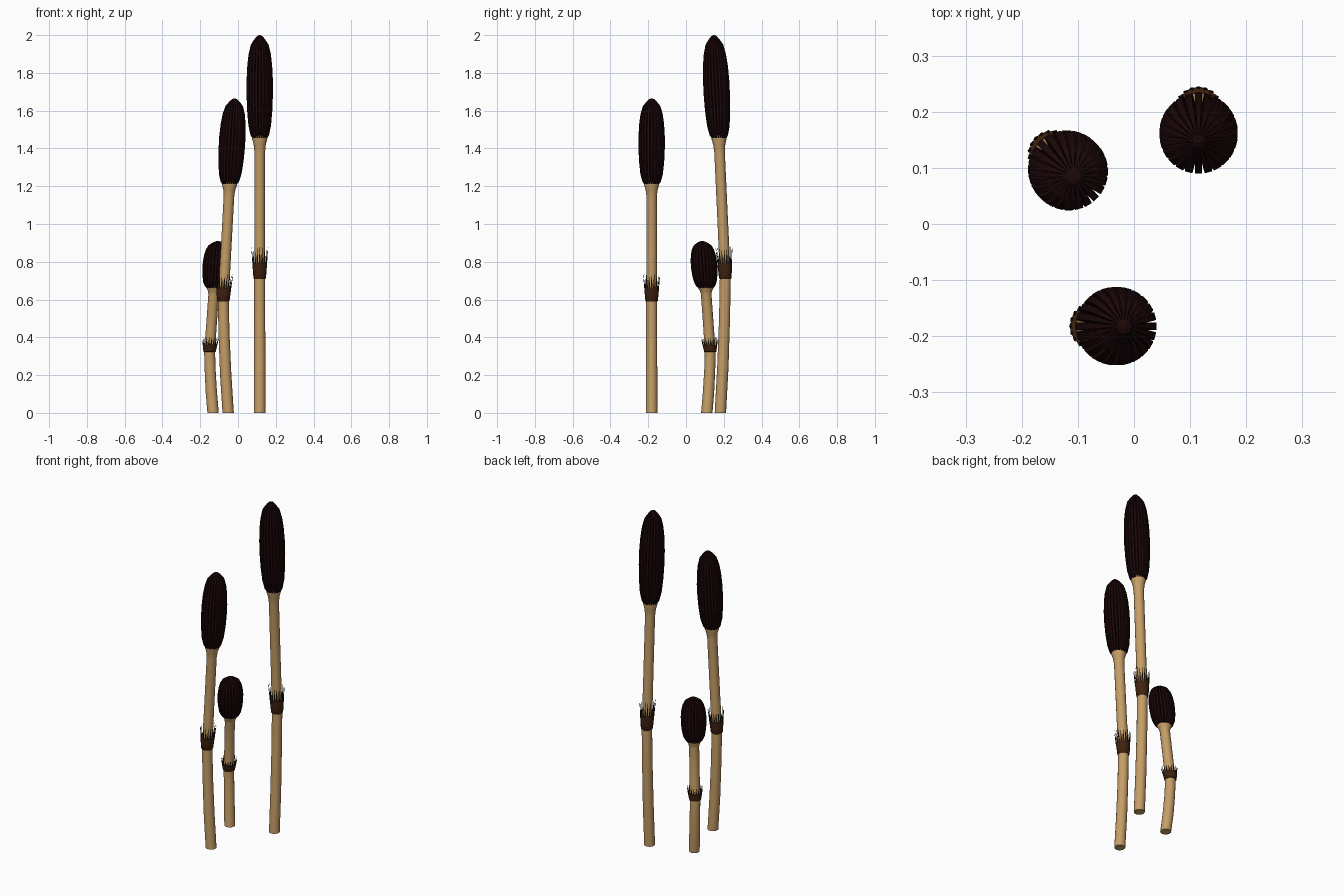
import bpy, bmesh, math

if "Cube" in bpy.data.objects:
    bpy.data.objects.remove(bpy.data.objects["Cube"])

def material(name, rgb):
    m = bpy.data.materials.new(name)
    m.diffuse_color = (*rgb, 1)
    m.use_nodes = True
    m.node_tree.nodes["Principled BSDF"].inputs["Base Color"].default_value = m.diffuse_color
    return m

TAN = material("tan stem", (0.56, 0.34, 0.135))
BROWN = material("brown sheath", (0.050, 0.016, 0.005))
DARK = material("dark olive teeth", (0.024, 0.013, 0.004))
MAROON = material("dark maroon cone", (0.013, 0.0025, 0.003))

# sideways bend of the plant along its lean direction, by height fraction
BEND = [(0, 0), (0.12, -0.013), (0.25, -0.022), (0.36, -0.026), (0.73, 0.008), (1, 0.034)]

def bend(t):
    for (a, u), (b, v) in zip(BEND, BEND[1:]):
        if t <= b:
            return u + (v - u) * (t - a) / (b - a)
    return BEND[-1][1]

class Plant:
    def __init__(self, label, x, y, height, lean):
        self.label, self.x, self.y, self.h = label, x, y, height
        self.lean = math.radians(lean)

    def point(self, r, ang, t):
        a, o = ang + self.lean, bend(t)
        return (self.x + o * math.cos(self.lean) + r * math.cos(a),
                self.y + o * math.sin(self.lean) + r * math.sin(a), self.h * t)

    def finish(self, bm, part, mat, smooth=False):
        bmesh.ops.recalc_face_normals(bm, faces=bm.faces)
        me = bpy.data.meshes.new(part)
        bm.to_mesh(me)
        bm.free()
        me.materials.append(mat)
        ob = bpy.data.objects.new(f"{self.label}_{part}", me)
        bpy.context.collection.objects.link(ob)
        if smooth:
            bpy.ops.object.select_all(action='DESELECT')
            ob.select_set(True)
            bpy.context.view_layer.objects.active = ob
            bpy.ops.object.shade_smooth_by_angle(angle=math.radians(40))

    def loft(self, part, mat, profile, section, smooth=False):
        # section: list of (radius factor, angle); profile: list of (height, radius)
        bm = bmesh.new()
        rings = [[bm.verts.new(self.point(r * f, a, t)) for f, a in section] for t, r in profile]
        n = len(section)
        for lo, hi in zip(rings, rings[1:]):
            for i in range(n):
                j = (i + 1) % n
                bm.faces.new((lo[i], lo[j], hi[j], hi[i]))
        bm.faces.new(rings[0][::-1])
        bm.faces.new(rings[-1])
        self.finish(bm, part, mat, smooth)

    def teeth(self, count, t0, r0, t1, r1):
        bm = bmesh.new()
        step = 2 * math.pi / count
        for k in range(count):
            a = k * step
            base = [bm.verts.new(self.point(r, a + d * step, t0))
                    for r, d in ((r0, -0.45), (r0, 0.45), (r0 - 0.004, 0))]
            tip = bm.verts.new(self.point(r1, a, t1))
            bm.faces.new(base)
            for i in range(3):
                bm.faces.new((base[i], base[(i + 1) % 3], tip))
        self.finish(bm, "sheath_teeth", DARK)

def circle(n):
    return [(1, 2 * math.pi * i / n) for i in range(n)]

# ribbed cross-section: flat outer slats with sharp valleys between
RIBS = 24
PITCH = 2 * math.pi / RIBS
STAR = [(f, (k + d) * PITCH) for k in range(RIBS)
        for f, d in ((1, -0.36), (1, 0.36), (0.72, 0.5))]

STEM = [(0, 0.030), (0.12, 0.030), (0.25, 0.029), (0.36, 0.029), (0.5, 0.028),
        (0.69, 0.028), (0.71, 0.032), (0.725, 0.040), (0.735, 0.040)]
SHEATH = [(0.354, 0.030), (0.356, 0.033), (0.375, 0.036), (0.395, 0.039)]
CONE = [(0.728, 0.040), (0.735, 0.049), (0.76, 0.060), (0.80, 0.067), (0.84, 0.070),
        (0.88, 0.070), (0.92, 0.066), (0.95, 0.059), (0.975, 0.047), (0.99, 0.027), (0.998, 0.013)]
TIP = [(0.97, 0.034), (0.99, 0.022), (0.997, 0.014), (1.0, 0.005)]

for plant in (Plant("tall", 0.115, 0.182, 2.0, -90),
              Plant("middle", -0.052, -0.182, 1.665, 0),
              Plant("short", -0.132, 0.110, 0.91, -45)):
    plant.loft("stem", TAN, STEM, circle(16), True)
    plant.loft("sheath", BROWN, SHEATH, circle(20), True)
    plant.teeth(20, 0.394, 0.039, 0.441, 0.045)
    plant.loft("ribbed_cone", MAROON, CONE, STAR)
    plant.loft("cone_tip", MAROON, TIP, circle(8))
